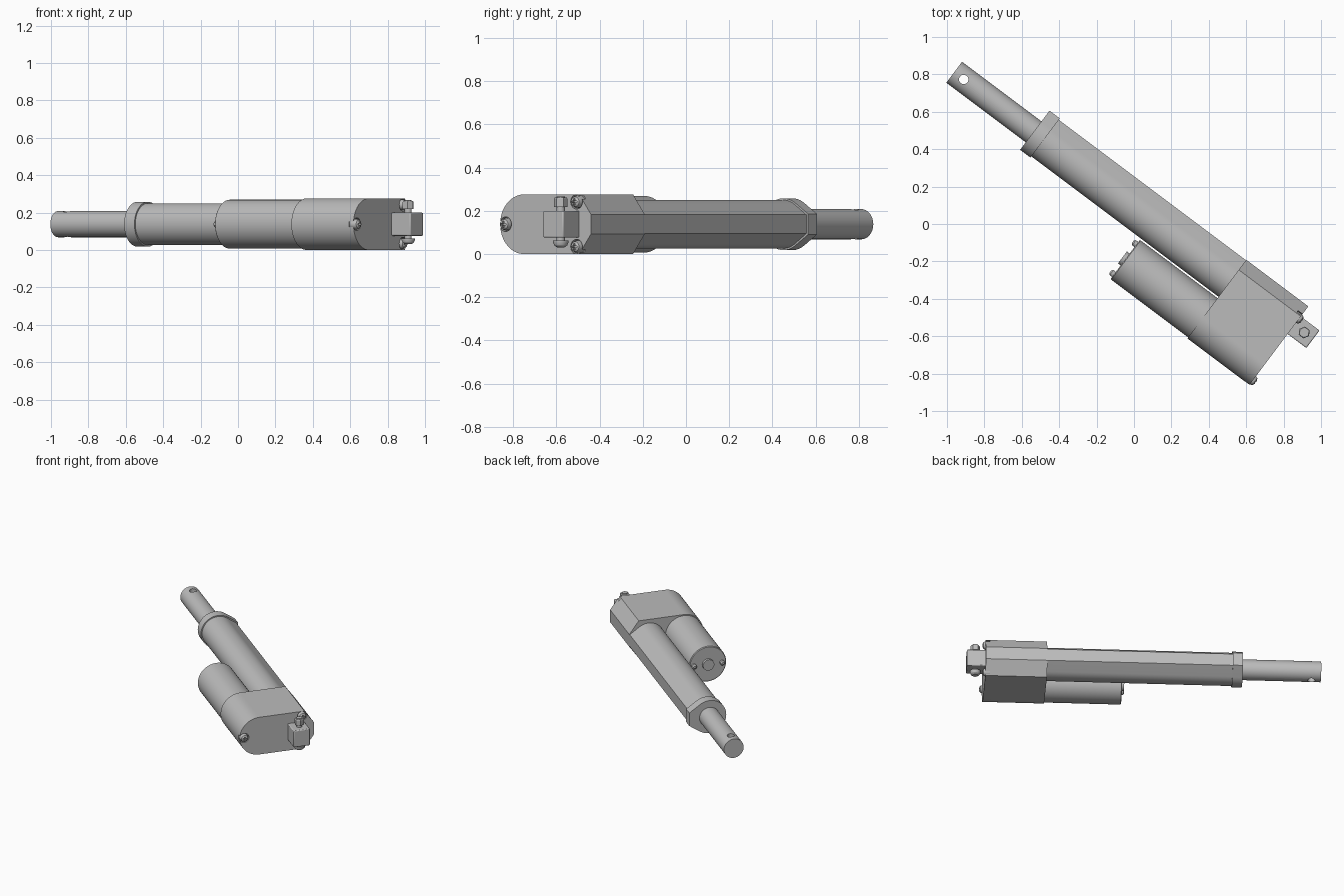
import bpy, bmesh
from math import pi, cos, sin, acos, atan2, hypot, radians
from mathutils import Matrix, Vector

if "Cube" in bpy.data.objects:
    bpy.data.objects.remove(bpy.data.objects["Cube"], do_unlink=True)

# The actuator lies diagonally: local x runs along it, local y across it
TURN = Matrix.Rotation(-atan2(0.6, 0.8), 4, 'Z')
MID = 0.138          # height of the centre plane
ROD_Y = 0.072        # axis of rod and tube
MOTOR_Y = -0.18      # axis of motor
END = 1.01           # rear face of gearbox

grey = bpy.data.materials.new("plain_grey")
grey.use_nodes = True
grey.diffuse_color = (0.5, 0.5, 0.5, 1)
grey.node_tree.nodes["Principled BSDF"].inputs["Base Color"].default_value = (0.5, 0.5, 0.5, 1)


def finish(name, bm):
    bmesh.ops.recalc_face_normals(bm, faces=bm.faces)
    bm.transform(TURN)
    mesh = bpy.data.meshes.new(name)
    bm.to_mesh(mesh)
    bm.free()
    mesh.materials.append(grey)
    obj = bpy.data.objects.new(name, mesh)
    bpy.context.collection.objects.link(obj)
    return obj


def prism(name, profile, x0, x1):
    """Extrude a (y, z) outline along the actuator; z is from the centre plane."""
    bm = bmesh.new()
    a, b = [[bm.verts.new((x, y, MID + z)) for y, z in profile] for x in (x0, x1)]
    bm.faces.new(a)
    bm.faces.new(b)
    for i in range(len(a)):
        bm.faces.new((a[i - 1], a[i], b[i], b[i - 1]))
    return finish(name, bm)


def lathe(name, profile, origin, axis='X', sides=48):
    """Turn (radius, distance) steps about an axis through origin, capping both ends."""
    bm = bmesh.new()
    rings = []
    for r, d in profile:
        ring = []
        for i in range(sides):
            c, s = r * cos(2 * pi * i / sides), r * sin(2 * pi * i / sides)
            offset = (d, c, s) if axis == 'X' else (c, s, d)
            ring.append(bm.verts.new(Vector(origin) + Vector(offset)))
        rings.append(ring)
    bm.faces.new(rings[0])
    bm.faces.new(rings[-1])
    for a, b in zip(rings, rings[1:]):
        for i in range(sides):
            bm.faces.new((a[i - 1], a[i], b[i], b[i - 1]))
    return finish(name, bm)


def box(name, centre, size):
    bm = bmesh.new()
    bmesh.ops.create_cube(bm, size=1)
    bm.transform(Matrix.Translation(centre) @ Matrix.Diagonal((*size, 1)))
    return finish(name, bm)


def cut(obj, cutters):
    bpy.context.view_layer.objects.active = obj
    for cutter in cutters:
        cutter.hide_render = True
        mod = obj.modifiers.new("cut", 'BOOLEAN')
        mod.operation = 'DIFFERENCE'
        mod.solver = 'EXACT'
        mod.object = cutter
        bpy.ops.object.modifier_apply(modifier=mod.name)
        bpy.data.objects.remove(cutter, do_unlink=True)


def arc(y, r, start, end, n=40):
    steps = [start + (end - start) * i / n for i in range(n + 1)]
    return [(y + r * cos(a), r * sin(a)) for a in steps]


def keel(r, depth, half):
    """Round front running tangentially into a narrow flat back."""
    a = atan2(half, depth) + acos(r / hypot(depth, half))
    return arc(ROD_Y, r, a, 2 * pi - a) + [(ROD_Y + depth, -half), (ROD_Y + depth, half)]


parts = []

# Extending rod with cross hole
rod = lathe("extending_rod", [(0.07, -1.256), (0.07, -0.6)], (0, ROD_Y, MID))
cut(rod, [lathe("hole_cutter", [(0.025, -0.2), (0.025, 0.2)], (-1.192, ROD_Y, MID), 'Z')])
parts.append(rod)

# Outer tube and its end collar
parts.append(prism("outer_tube", keel(0.112, 0.132, 0.044), -0.66, 0.62))
parts.append(prism("end_collar", keel(0.12, 0.142, 0.048), -0.725, -0.656))

# Motor can with bearing boss and two small screws
parts.append(lathe("motor_can", [(0.126, 0.076), (0.131, 0.081), (0.131, 0.62)], (0, MOTOR_Y, MID)))
parts.append(lathe("motor_boss", [(0.04, 0.058), (0.04, 0.09)], (0, MOTOR_Y, MID)))
for side in (-1, 1):
    parts.append(lathe("motor_screw", [(0.009, 0.052), (0.017, 0.06), (0.017, 0.09)],
                       (0, MOTOR_Y + side * 0.1, MID), sides=24))

# Gearbox: round around the motor, chamfered behind the tube
H = 0.138
outline = arc(MOTOR_Y, H, pi / 2, 3 * pi / 2) + [(0.14, -H), (0.207, -0.046), (0.207, 0.046), (0.14, H)]
gearbox = prism("gearbox", outline, 0.595, END)
screw_spots = [(-0.287, 0), (0.124, 0.104), (0.124, -0.104)]
cut(gearbox, [lathe("pocket_cutter", [(0.034, END - 0.03), (0.034, END + 0.1)], (0, y, MID + z), sides=32)
              for y, z in screw_spots])
parts.append(gearbox)

# Domed cross-head screws in the gearbox pockets
for y, z in screw_spots:
    screw = lathe("gearbox_screw", [(0.028, -0.032), (0.028, -0.002), (0.023, 0.012), (0.012, 0.019)],
                  (END, y, MID + z), sides=32)
    cut(screw, [box("slot_cutter", (END + 0.015, y, MID + z), size)
                for size in ((0.03, 0.03, 0.008), (0.03, 0.008, 0.03))])
    parts.append(screw)

# Mounting block with vertical bolt, hex nut and domed head
block = box("mounting_block", (1.07, 0.081, MID), (0.13, 0.117, 0.124))
bevel = block.modifiers.new("bevel", 'BEVEL')
bevel.width = 0.006
bevel.segments = 2
parts.append(block)
pin = (1.076, 0.082, MID)
parts.append(lathe("bolt_shaft", [(0.019, -0.09), (0.019, 0.128)], pin, 'Z', 24))
parts.append(lathe("bolt_nut", [(0.032, 0.08), (0.032, 0.118), (0.028, 0.123)], pin, 'Z', 6))
parts.append(lathe("bolt_head", [(0.018, -0.107), (0.03, -0.098), (0.036, -0.084), (0.036, -0.076)], pin, 'Z', 32))

# Smooth round surfaces, keep edges sharp
bpy.ops.object.select_all(action='DESELECT')
for obj in parts:
    obj.select_set(True)
bpy.context.view_layer.objects.active = parts[0]
bpy.ops.object.shade_smooth_by_angle(angle=radians(25))
